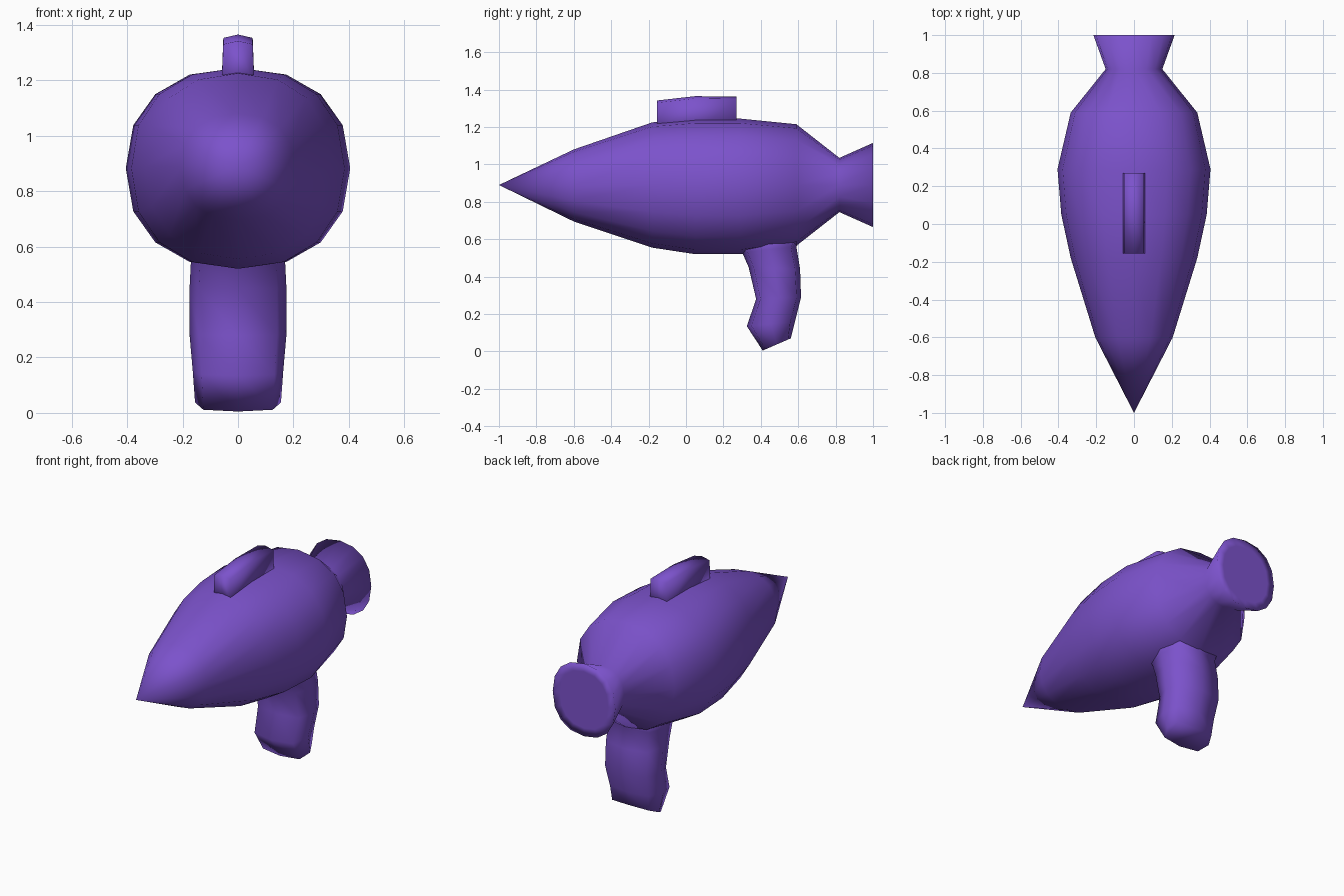
import bpy, bmesh
from math import sin, cos, pi, copysign
from mathutils import Vector

cube = bpy.data.objects.get("Cube")
if cube:
    bpy.data.objects.remove(cube, do_unlink=True)

PURPLE = (0.2, 0.085, 0.6, 1)
purple = bpy.data.materials.new("purple plastic")
purple.use_nodes = True
purple.diffuse_color = PURPLE
purple.node_tree.nodes["Principled BSDF"].inputs["Base Color"].default_value = PURPLE


def ring(centre, side, up, count, power):
    """Rounded, slightly squared loop of points spanned by two half axes."""
    def soft(v):
        return copysign(abs(v) ** power, v) if abs(v) > 1e-6 else 0
    return [centre + side * soft(cos(a)) + up * soft(sin(a))
            for a in (2 * pi * i / count for i in range(count))]


def loft(name, rings):
    """Skin a list of point loops; a loop of one point makes a tip."""
    bm = bmesh.new()
    loops = [[bm.verts.new(p) for p in r] for r in rings]
    for a, b in zip(loops, loops[1:]):
        n = max(len(a), len(b))
        for i in range(n):
            j = (i + 1) % n
            if len(a) == 1:
                bm.faces.new((a[0], b[j], b[i]))
            else:
                bm.faces.new((a[i], a[j], b[j], b[i]))
    for end in (loops[0], loops[-1]):
        if len(end) > 2:
            bm.faces.new(end)
    bmesh.ops.recalc_face_normals(bm, faces=bm.faces)
    for f in bm.faces:
        f.smooth = True
    mesh = bpy.data.meshes.new(name)
    bm.to_mesh(mesh)
    bm.free()
    mesh.materials.append(purple)
    obj = bpy.data.objects.new(name, mesh)
    bpy.context.collection.objects.link(obj)
    return obj


# Body: pointed nose, swollen middle, pinched neck and flared tail
# (y, half width, bottom z, top z); the last row is the inset tail face
body = [(-0.6, 0.205, 0.695, 1.08), (-0.18, 0.335, 0.555, 1.225),
        (0.05, 0.385, 0.52, 1.245), (0.29, 0.405, 0.52, 1.245),
        (0.59, 0.335, 0.565, 1.215), (0.82, 0.15, 0.745, 1.035),
        (1.0, 0.215, 0.665, 1.115), (1.0, 0.165, 0.715, 1.065)]
loft("body", [[Vector((0, -1, 0.89))]] + [
    ring(Vector((0, y, (lo + hi) / 2)), Vector((w, 0, 0)),
         Vector((0, 0, (hi - lo) / 2)), 16, 0.88)
    for y, w, lo, hi in body])

# Grip: (front y, front z, back y, back z, half width), from top to butt
grip = [(0.24, 0.62, 0.64, 0.64, 0.18), (0.3, 0.53, 0.59, 0.56, 0.17),
        (0.335, 0.45, 0.61, 0.44, 0.175), (0.375, 0.28, 0.615, 0.29, 0.175),
        (0.325, 0.135, 0.583, 0.16, 0.163), (0.41, 0.005, 0.56, 0.07, 0.155)]
sections = []
for fy, fz, by, bz, w in grip:
    front, back = Vector((0, fy, fz)), Vector((0, by, bz))
    sections.append(ring((front + back) / 2, Vector((w, 0, 0)),
                         (back - front) / 2, 8, 0.62))
loft("grip", sections)

# Sight rail: thin block with a shallow ridge along its top
rail = [(-0.155, 1.342), (0.05, 1.365), (0.27, 1.362)]
loft("sight_rail", [
    [Vector((x, y, z)) for x, z in
     ((-0.06, 1.17), (0.06, 1.17), (0.053, top - 0.012), (0, top), (-0.053, top - 0.012))]
    for y, top in rail])
